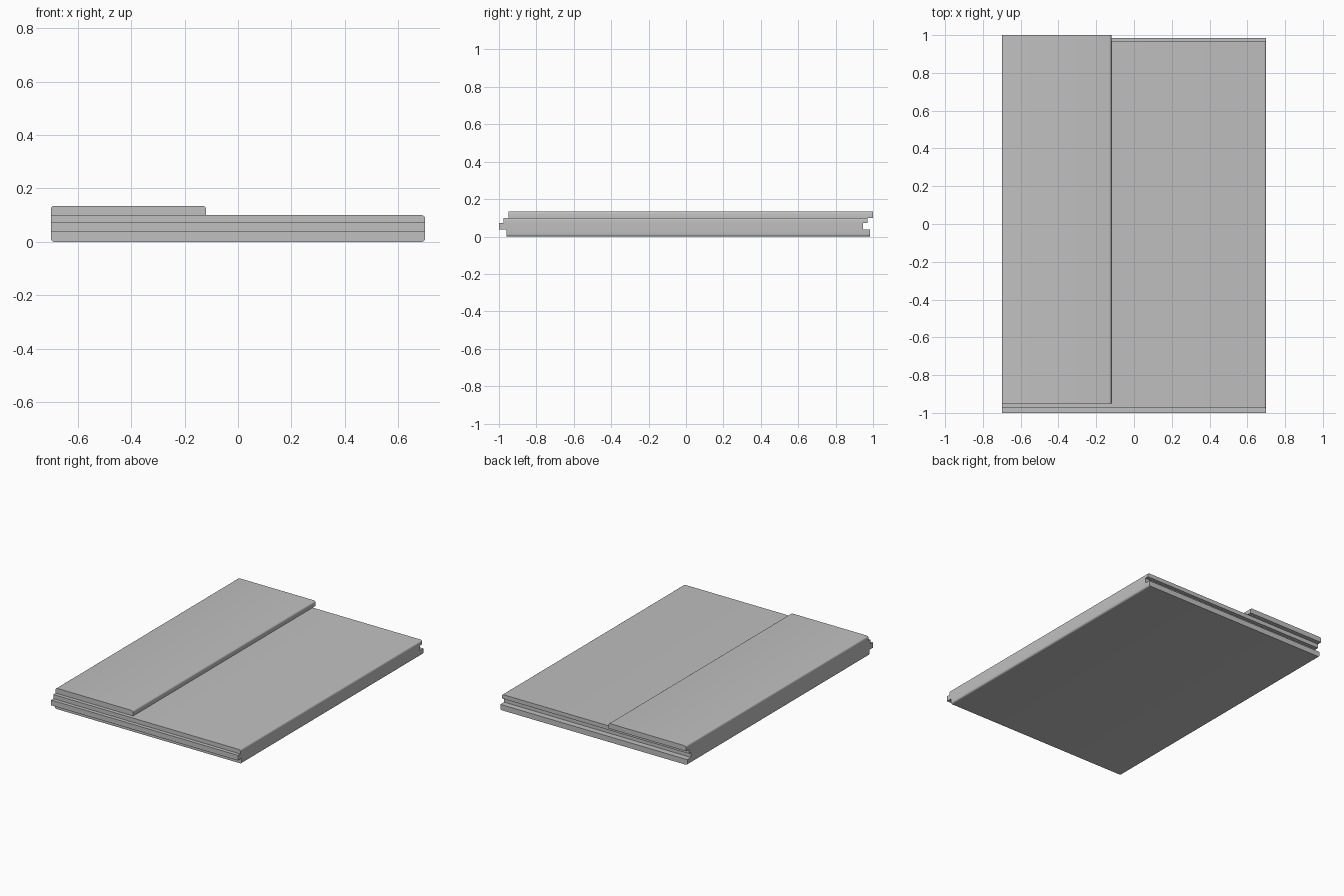
import bpy, bmesh, math

cube = bpy.data.objects.get("Cube")
if cube:
    bpy.data.objects.remove(cube)

# Single flat colour
grey = bpy.data.materials.new("light_grey")
grey.use_nodes = True
colour = (0.53, 0.53, 0.53, 1)
grey.diffuse_color = colour
grey.node_tree.nodes["Principled BSDF"].inputs["Base Color"].default_value = colour

HALF = 0.70       # half width of the slab
SLAB_TOP = 0.10
STRIP_TOP = 0.135
STRIP_RIGHT = -0.12
RADIUS = 0.012


def extruded(name, profile, x0, x1, rounded):
    """Extrude a (y, z) profile along x, rounding the y-edges the rule picks."""
    bm = bmesh.new()
    face = bm.faces.new([bm.verts.new((x0, y, z)) for y, z in profile])
    ext = bmesh.ops.extrude_face_region(bm, geom=[face])
    moved = [g for g in ext["geom"] if isinstance(g, bmesh.types.BMVert)]
    bmesh.ops.translate(bm, verts=moved, vec=(x1 - x0, 0, 0))
    bmesh.ops.recalc_face_normals(bm, faces=bm.faces)
    picked = []
    for e in bm.edges:
        a, b = (v.co for v in e.verts)
        if abs(a.y - b.y) > 1 and rounded(a.x, a.z):
            picked.append(e)
    bmesh.ops.bevel(bm, geom=picked, offset=RADIUS, segments=4,
                    profile=0.5, affect='EDGES')
    mesh = bpy.data.meshes.new(name)
    bm.to_mesh(mesh)
    bm.free()
    mesh.materials.append(grey)
    obj = bpy.data.objects.new(name, mesh)
    bpy.context.collection.objects.link(obj)
    bpy.ops.object.select_all(action='DESELECT')
    obj.select_set(True)
    bpy.context.view_layer.objects.active = obj
    bpy.ops.object.shade_smooth_by_angle(angle=math.radians(30))
    return obj


# Slab with a tongue at the front and a groove at the back
LOW, HIGH = 0.037, 0.072
slab_profile = [
    (-0.96, 0), (0.985, 0), (0.985, LOW), (0.945, LOW),
    (0.945, HIGH), (0.97, HIGH), (0.97, SLAB_TOP), (-0.975, SLAB_TOP),
    (-0.975, HIGH), (-1, HIGH), (-1, LOW), (-0.96, LOW),
]
extruded("tongue_and_groove_slab", slab_profile, -HALF, HALF,
         lambda x, z: z < 0.001 or (z > SLAB_TOP - 0.001 and x > 0))

# Raised strip along the right side, overhanging the back
strip_profile = [(-0.95, SLAB_TOP), (1, SLAB_TOP), (1, STRIP_TOP), (-0.95, STRIP_TOP)]
extruded("raised_strip", strip_profile, -HALF, STRIP_RIGHT,
         lambda x, z: z > STRIP_TOP - 0.001)
